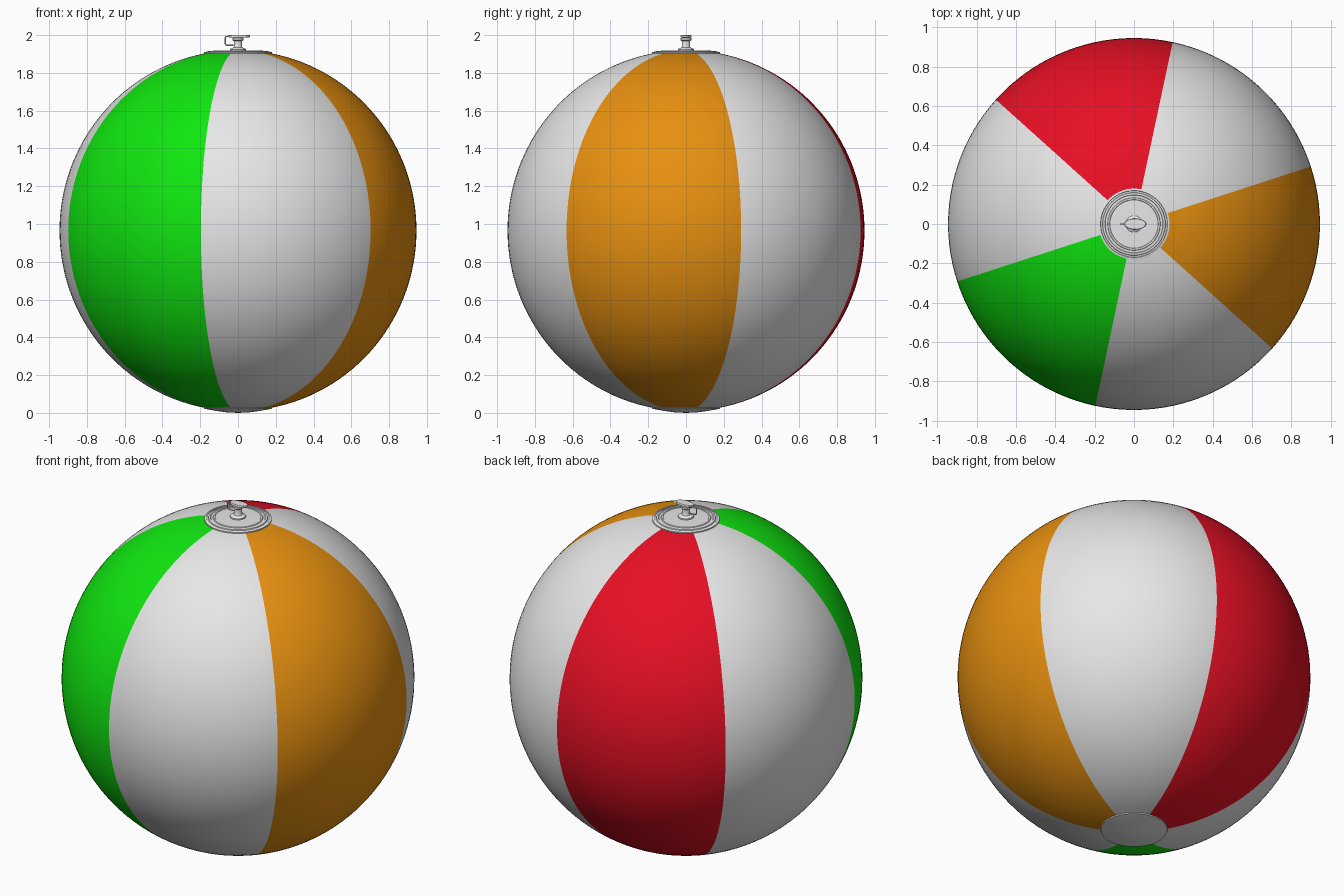
import bpy, bmesh, math

if "Cube" in bpy.data.objects:
    bpy.data.objects.remove(bpy.data.objects["Cube"])

RX, RZ, CZ = 0.945, 0.955, 0.965   # ball radii and centre height
SEG = 120                          # 3 degree steps, so panel seams fall on edges


def material(name, rgb):
    m = bpy.data.materials.new(name)
    m.diffuse_color = (*rgb, 1)
    m.use_nodes = True
    m.node_tree.nodes["Principled BSDF"].inputs["Base Color"].default_value = m.diffuse_color
    return m


white = material("white", (0.8, 0.8, 0.8))
orange = material("orange", (0.8, 0.28, 0.005))
red = material("red", (0.8, 0.005, 0.018))
green = material("green", (0.005, 0.8, 0.005))


def lathe(name, profile, mats, seg=SEG, rule=None, sx=1.0, sy=1.0, angle=30):
    """Spin (radius, z) points, listed bottom to top, around the z axis."""
    bm = bmesh.new()
    rings = []
    for r, z in profile:
        if r < 1e-6:
            rings.append([bm.verts.new((0, 0, z))] * seg)
        else:
            rings.append([bm.verts.new((r * sx * math.cos(math.tau * i / seg),
                                        r * sy * math.sin(math.tau * i / seg), z))
                          for i in range(seg)])
    for a, b in zip(rings, rings[1:]):
        for i in range(seg):
            j = (i + 1) % seg
            f = bm.faces.new(list(dict.fromkeys((a[i], a[j], b[j], b[i]))))
            if rule:
                f.material_index = rule((i + 0.5) * 360 / seg)
    bmesh.ops.recalc_face_normals(bm, faces=bm.faces)
    me = bpy.data.meshes.new(name)
    bm.to_mesh(me)
    bm.free()
    for m in mats:
        me.materials.append(m)
    ob = bpy.data.objects.new(name, me)
    bpy.context.collection.objects.link(ob)
    bpy.ops.object.select_all(action='DESELECT')
    ob.select_set(True)
    bpy.context.view_layer.objects.active = ob
    bpy.ops.object.shade_smooth_by_angle(angle=math.radians(angle))
    return ob


# Six panels of 60 degrees: coloured ones alternate with white
def panel(deg):
    k = int(((deg + 42) % 360) // 60)
    return {0: 1, 2: 2, 4: 3}.get(k, 0)


t0 = math.asin(0.176 / RX)
ball = []
for i in range(65):
    t = math.pi - t0 - (math.pi - 2 * t0) * i / 64
    ball.append((RX * math.sin(t), CZ + RZ * math.cos(t)))
lathe("ball_panels", ball, [white, orange, red, green], rule=panel)

# Round end patches; the top one has fine raised rings
lathe("bottom_patch", [(0, 0), (0.06, 0.003), (0.12, 0.011), (0.178, 0.022), (0.18, 0.028)], [white])
lathe("top_patch", [(0.18, 1.900), (0.18, 1.909), (0.17, 1.912), (0.168, 1.909),
                    (0.16, 1.910), (0.158, 1.915), (0.148, 1.916), (0.146, 1.913),
                    (0.134, 1.914), (0.132, 1.918), (0.124, 1.918), (0.122, 1.916),
                    (0.06, 1.918), (0, 1.919)], [white], angle=20)

# Valve stem with a flared foot and neck
lathe("valve_stem", [(0.042, 1.915), (0.042, 1.925), (0.036, 1.93), (0.024, 1.934),
                     (0.021, 1.942), (0.021, 1.968), (0.03, 1.974), (0.03, 1.984),
                     (0.022, 1.987), (0.022, 1.992)], [white], seg=32)

# Stopper: oval plate with a pull tab to the right
cap = lathe("stopper_cap", [(0, 1.988), (0.94, 1.988), (1, 1.991), (1, 1.997), (0.94, 2.0), (0, 2.0)],
            [white], seg=40, sx=0.057, sy=0.028)
cap.location.x = 0.006

# Thin strap looping from the stopper down to the stem
cu = bpy.data.curves.new("stopper_strap", 'CURVE')
cu.dimensions = '3D'
cu.bevel_depth = 0.0035
cu.bevel_resolution = 2
sp = cu.splines.new('NURBS')
path = [(-0.02, 1.992), (-0.045, 1.994), (-0.068, 1.992), (-0.068, 1.97),
        (-0.068, 1.948), (-0.045, 1.945), (-0.018, 1.948)]
sp.points.add(len(path) - 1)
for p, (x, z) in zip(sp.points, path):
    p.co = (x, 0, z, 1)
sp.use_endpoint_u = True
sp.order_u = 3
cu.materials.append(white)
bpy.context.collection.objects.link(bpy.data.objects.new("stopper_strap", cu))
